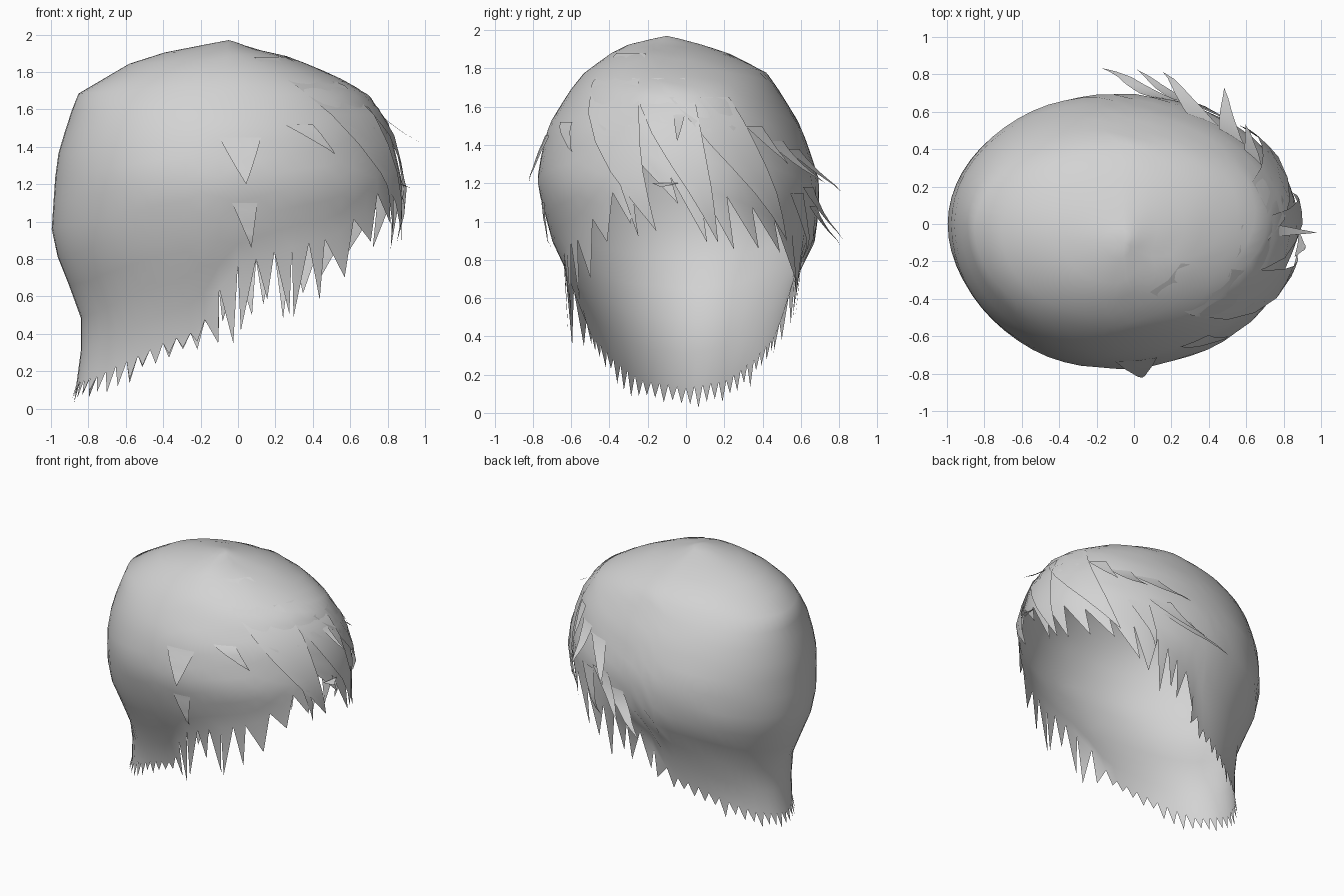
import bpy, bmesh, math, random

if "Cube" in bpy.data.objects:
    bpy.data.objects.remove(bpy.data.objects["Cube"])

random.seed(4)
COLS, ROWS = 60, 16
APEX = (-0.05, -0.1, 1.97)

# Head outline: height, back x, front x, left y, right y
OUTLINE = [
    (1.97, -0.06, -0.04, -0.11, -0.09), (1.925, -0.28, 0.08, -0.30, 0.08),
    (1.88, -0.52, 0.28, -0.39, 0.22), (1.78, -0.69, 0.52, -0.53, 0.42),
    (1.68, -0.86, 0.70, -0.61, 0.49), (1.50, -0.92, 0.81, -0.72, 0.60),
    (1.33, -0.97, 0.85, -0.76, 0.66), (1.20, -0.98, 0.88, -0.78, 0.70),
    (0.90, -1.00, 0.86, -0.70, 0.68), (0.75, -0.94, 0.84, -0.63, 0.58),
    (0.50, -0.84, 0.70, -0.53, 0.50), (0.25, -0.84, 0.60, -0.46, 0.43),
    (0.00, -0.89, 0.60, -0.43, 0.40)]

# Hem height by angle (0 = face side, 180 = nape)
HEM = [(-180, .13), (-150, .17), (-130, .26), (-112, .36), (-98, .42), (-86, .75),
       (-70, .85), (-50, .92), (-30, 1.15), (-18, 1.3), (0, 1.2), (25, 1.1),
       (45, 1.0), (60, .92), (75, .82), (86, .72), (98, .42), (112, .36),
       (130, .26), (150, .17), (180, .13)]


def lerp(a, b, t):
    return a + (b - a) * t


def hem(a):
    a = (a + 180) % 360 - 180
    for (a0, z0), (a1, z1) in zip(HEM, HEM[1:]):
        if a0 <= a <= a1:
            return lerp(z0, z1, (a - a0) / (a1 - a0))


def skin(a, z, lift=0.0):
    """Point on the head at an angle and height, moved outward by lift."""
    z = max(0.0, min(1.97, z))
    for p, q in zip(OUTLINE, OUTLINE[1:]):
        if q[0] <= z <= p[0]:
            t = (p[0] - z) / (p[0] - q[0])
            back, front, left, right = (lerp(p[k], q[k], t) for k in range(1, 5))
            break
    k = max(0.0, min(1.0, (z - 1.6) / 0.37))
    cx, cy = lerp(-0.1, APEX[0], k), lerp(0, APEX[1], k)
    c, s = math.cos(math.radians(a)), math.sin(math.radians(a))
    rx = front - cx if c > 0 else cx - back
    ry = right - cy if s > 0 else cy - left
    return (cx + c * (rx + lift), cy + s * (ry + lift), z)


def finish(bm, name, mat):
    me = bpy.data.meshes.new(name)
    bm.to_mesh(me)
    bm.free()
    ob = bpy.data.objects.new(name, me)
    bpy.context.collection.objects.link(ob)
    me.materials.append(mat)
    for p in me.polygons:
        p.use_smooth = True
    return ob


hair = bpy.data.materials.new("hair_grey")
hair.diffuse_color = (0.65, 0.65, 0.65, 1)
hair.use_nodes = True
hair.node_tree.nodes["Principled BSDF"].inputs["Base Color"].default_value = hair.diffuse_color

# Hair cap: open shell from the crown down to the hem
bm = bmesh.new()
top = bm.verts.new(APEX)
angles = [-180 + 360 * i / COLS for i in range(COLS)]
grid = []
for r in range(1, ROWS + 1):
    t = (r / ROWS) ** 1.6
    grid.append([bm.verts.new(skin(a, lerp(1.97, hem(a), t))) for a in angles])
for i in range(COLS):
    j = (i + 1) % COLS
    bm.faces.new((top, grid[0][i], grid[0][j]))
    for up, low in zip(grid, grid[1:]):
        bm.faces.new((up[i], low[i], low[j], up[j]))

# Jagged tips hanging from the hem
i = 0
while i < COLS:
    a = angles[i]
    step = 2 if -54 <= a < 60 else 1
    mid = a + step * 180 / COLS
    size = abs(mid)
    if size > 130:
        drop, skew = random.uniform(0.07, 0.13), 0
    elif size > 96:
        drop, skew = random.uniform(0.05, 0.13), 0
    elif size > 55:
        drop, skew = random.uniform(0.15, 0.42), random.uniform(-3, 3)
    else:
        drop, skew = random.uniform(0.16, 0.32), (9 if mid > -22 else 2)
    x, y, z = skin(mid + skew, hem(mid) - min(drop, 0.08), 0.01)
    tip = bm.verts.new((x, y, max(0.0, hem(mid) - drop)))
    ring = grid[-1]
    fan = [ring[(i + k) % COLS] for k in range(step + 1)]
    for p, q in zip(fan, fan[1:]):
        bm.faces.new((p, tip, q))
    i += step
finish(bm, "hair_cap", hair)


def lock(name, a0, z0, width, a1, z1, lift, start=0.004, rows=6):
    """Flat pointed lock lying on the cap, its tip lifted away."""
    bm = bmesh.new()
    prev = None
    for r in range(rows):
        t = r / rows
        a, z = lerp(a0, a1, t), lerp(z0, z1, t)
        w = width * (1 - t) / 2
        h = lerp(start, lift, t * t) + 0.012 * min(1, 3 * t)
        pair = [bm.verts.new(skin(a + s * w, z, h)) for s in (-1, 0, 1)]
        if prev:
            for k in (0, 1):
                bm.faces.new((prev[k], pair[k], pair[k + 1], prev[k + 1]))
        prev = pair
    tip = bm.verts.new(skin(a1, z1, lift))
    for k in (0, 1):
        bm.faces.new((prev[k], tip, prev[k + 1]))
    finish(bm, name, hair)


# Loose locks on the left side
lock("left_upper_lock", -83, 1.45, 14, -82, 1.20, 0.05)
lock("left_lower_lock", -82, 1.10, 8, -80, 0.86, 0.03)
lock("left_front_lock", -62, 1.52, 11, -50, 1.36, 0.02)

# Swept fringe from the parting across the face
lock("fringe_parting", -45, 1.88, 40, -12, 0.95, 0.03)
lock("fringe_middle", -12, 1.75, 32, 14, 0.89, 0.02)
lock("fringe_sweep", 10, 1.65, 34, 48, 0.90, 0.03)
lock("fringe_outer_lock", -8, 1.20, 10, -9, 1.18, 0.05)
lock("fringe_flyaway", -3, 1.56, 5, -3, 1.42, 0.15)
lock("fringe_left_lock", -26, 1.42, 9, -20, 0.92, 0.02)

# Locks blown out on the right side
for n, (a0, z0, w, a1, z1, lift) in enumerate([
        (36, 1.50, 10, 47, 1.30, 0.06), (48, 1.42, 11, 59, 1.20, 0.15),
        (60, 1.38, 12, 77, 1.15, 0.14), (66, 1.18, 11, 84, 0.90, 0.15),
        (74, 1.08, 12, 94, 0.82, 0.21), (56, 1.15, 10, 66, 0.80, 0.05)]):
    lock(f"right_lock_{n + 1}", a0, z0, w, a1, z1, lift)
